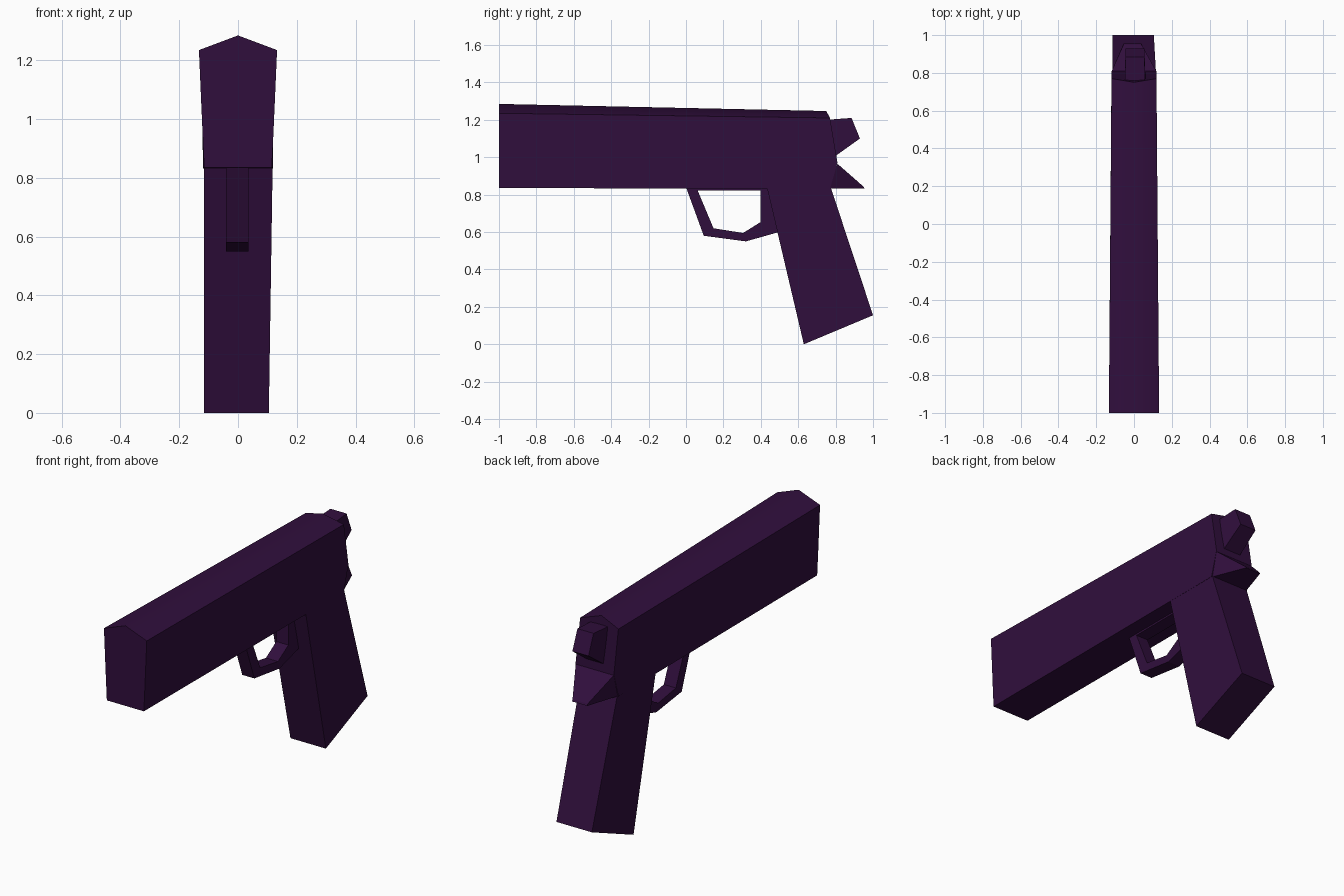
import bpy
import bmesh
import math

cube = bpy.data.objects.get("Cube")
if cube:
    bpy.data.objects.remove(cube, do_unlink=True)

purple = bpy.data.materials.new("dark purple")
purple.use_nodes = True
COLOUR = (0.03, 0.0045, 0.046, 1)
purple.diffuse_color = COLOUR
purple.node_tree.nodes["Principled BSDF"].inputs["Base Color"].default_value = COLOUR


def finish(name, bm):
    bmesh.ops.recalc_face_normals(bm, faces=bm.faces[:])
    mesh = bpy.data.meshes.new(name)
    bm.to_mesh(mesh)
    bm.free()
    mesh.materials.append(purple)
    obj = bpy.data.objects.new(name, mesh)
    bpy.context.collection.objects.link(obj)
    return obj


def loft(name, start, end):
    """Join two matching closed sections and cap both ends."""
    bm = bmesh.new()
    a = [bm.verts.new(p) for p in start]
    b = [bm.verts.new(p) for p in end]
    n = len(a)
    for i in range(n):
        j = (i + 1) % n
        bm.faces.new((a[i], a[j], b[j], b[i]))
    bm.faces.new(a)
    bm.faces.new(b)
    return finish(name, bm)


def section(half):
    """Mirror (x, y, z) points that run from the bottom up to the ridge."""
    return half + [(-x, y, z) for x, y, z in reversed(half) if x > 0]


def side_section(outline, x):
    return [(x, y, z) for y, z in outline]


# Slide with a ridged top and a slanted, kinked rear
slide = loft("slide",
             section([(0.115, -1, 0.835), (0.121, -1, 0.96),
                      (0.133, -1, 1.235), (0, -1, 1.285)]),
             section([(0.119, 0.77, 0.832), (0.119, 0.81, 0.97),
                      (0.119, 0.77, 1.21), (0, 0.75, 1.247)]))
bpy.ops.object.select_all(action='DESELECT')
slide.select_set(True)
bpy.context.view_layer.objects.active = slide
bpy.ops.object.shade_smooth_by_angle(angle=math.radians(45))

# Raked grip, slightly narrower at its foot on the left
grip_outline = [(0.43, 0.85), (0.77, 0.85), (1.0, 0.155), (0.63, 0)]
grip_left = [(0.118, *grip_outline[0]), (0.118, *grip_outline[1]),
             (0.105, *grip_outline[2]), (0.105, *grip_outline[3])]
loft("grip", side_section(grip_outline, -0.115), grip_left)

# Tail spur tapering backwards above the grip
loft("tail_spur",
     [(-0.118, 0.76, 0.832), (0.118, 0.76, 0.832),
      (0.118, 0.81, 0.965), (-0.118, 0.81, 0.965)],
     [(-0.055, 0.955, 0.832), (0.04, 0.955, 0.832),
      (0.04, 0.95, 0.842), (-0.055, 0.95, 0.842)])

# Hammer at the rear of the slide
loft("hammer",
     [(-0.048, 0.75, 1.2), (0.06, 0.75, 1.2),
      (0.06, 0.79, 1.0), (-0.048, 0.79, 1.0)],
     [(-0.045, 0.885, 1.21), (0.055, 0.885, 1.21),
      (0.055, 0.93, 1.1), (-0.045, 0.93, 1.1)])

# Trigger guard as a closed ring of square bars
outer = [(0, 0.84), (0.095, 0.58), (0.32, 0.55), (0.49, 0.598), (0.45, 0.84)]
inner = [(0.062, 0.823), (0.147, 0.62), (0.305, 0.595), (0.397, 0.652), (0.397, 0.823)]
bm = bmesh.new()
loops = [[bm.verts.new(p) for p in side_section(line, x)]
         for line, x in ((outer, -0.04), (inner, -0.04), (inner, 0.035), (outer, 0.035))]
for k in range(4):
    a, b = loops[k], loops[(k + 1) % 4]
    for i in range(len(outer)):
        j = (i + 1) % len(outer)
        bm.faces.new((a[i], a[j], b[j], b[i]))
finish("trigger_guard", bm)
